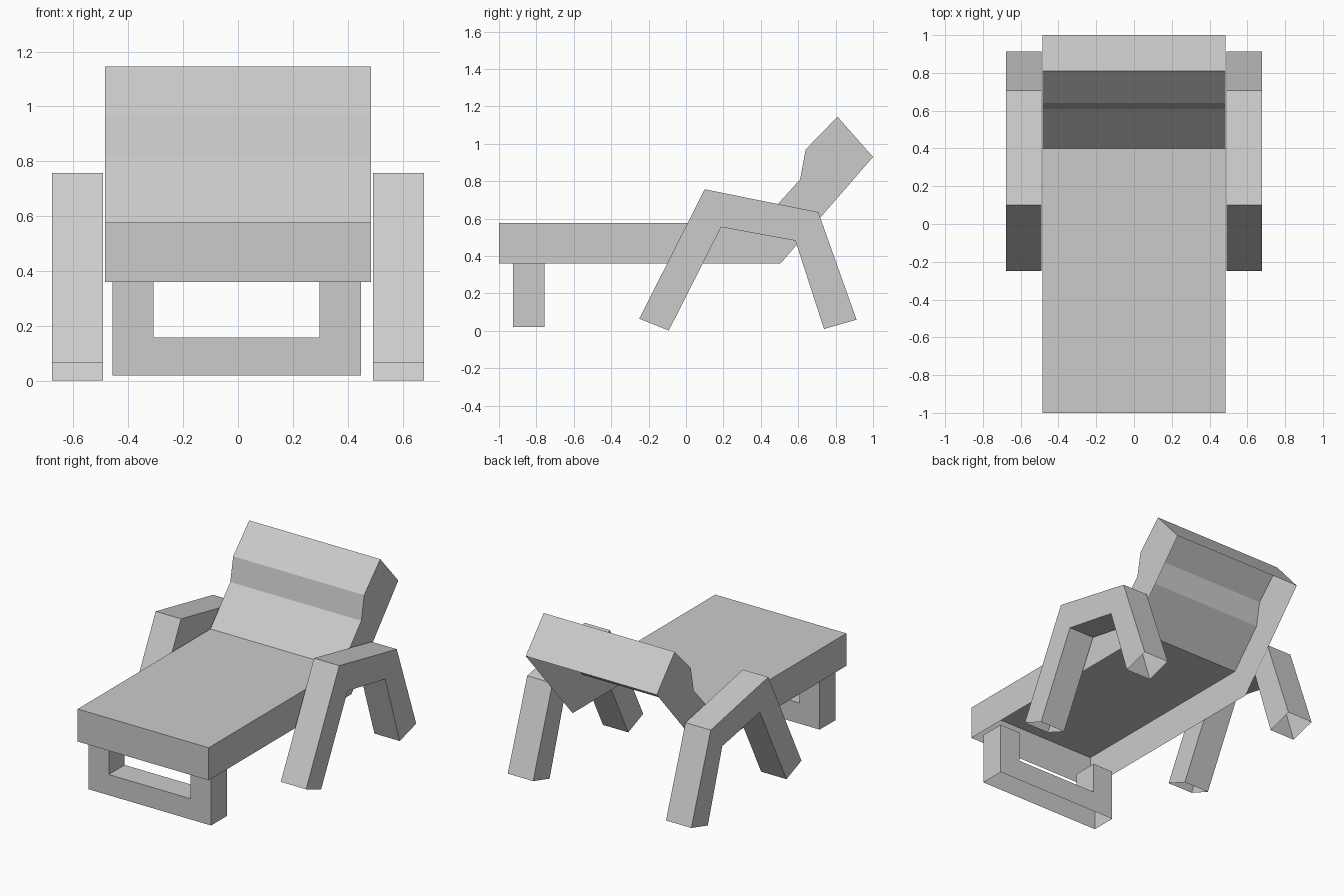
import bpy
import bmesh

cube = bpy.data.objects.get("Cube")
if cube:
    bpy.data.objects.remove(cube, do_unlink=True)

grey = bpy.data.materials.new("plain_grey")
grey.use_nodes = True
colour = (0.6, 0.6, 0.6, 1)
grey.diffuse_color = colour
grey.node_tree.nodes["Principled BSDF"].inputs["Base Color"].default_value = colour


def prism(name, profile, start, end, place, open_edges=()):
    """Extrude a profile from start to end, leaving the listed edges open."""
    bm = bmesh.new()
    a = [bm.verts.new(place(u, v, start)) for u, v in profile]
    b = [bm.verts.new(place(u, v, end)) for u, v in profile]
    bm.faces.new(a[::-1])
    bm.faces.new(b)
    n = len(profile)
    for i in range(n):
        j = (i + 1) % n
        if i not in open_edges:
            bm.faces.new((a[i], a[j], b[j], b[i]))
    bmesh.ops.recalc_face_normals(bm, faces=bm.faces)
    mesh = bpy.data.meshes.new(name)
    bm.to_mesh(mesh)
    bm.free()
    mesh.materials.append(grey)
    obj = bpy.data.objects.new(name, mesh)
    bpy.context.collection.objects.link(obj)
    return obj


def along_x(u, v, d):
    return (d, u, v)


def along_y(u, v, d):
    return (u, d, v)


# Lounger shell: seat and backrest, hollow underneath and behind
shell = [(-1, 0.36), (-1, 0.577), (0.4, 0.577), (0.61, 0.81),
         (0.64, 0.97), (0.81, 1.145), (1, 0.93), (0.505, 0.36)]
prism("seat_and_backrest", shell, -0.484, 0.484, along_x, open_edges=(6, 7))

# Bent armrests with splayed legs, open at the feet
arm = [(-0.25, 0.065), (0.1, 0.757), (0.707, 0.635), (0.912, 0.06),
       (0.738, 0.01), (0.585, 0.482), (0.188, 0.555), (-0.092, 0.002)]
for side, label in ((1, "left"), (-1, "right")):
    prism("armrest_" + label, arm, side * 0.491, side * 0.678, along_x, open_edges=(3, 7))

# U-shaped foot frame, open at the ground and where it meets the seat
frame = [(-0.458, 0.02), (-0.458, 0.36), (-0.307, 0.36), (-0.307, 0.158),
         (0.297, 0.158), (0.297, 0.36), (0.449, 0.36), (0.449, 0.02)]
prism("foot_frame", frame, -0.925, -0.757, along_y, open_edges=(1, 5, 7))
